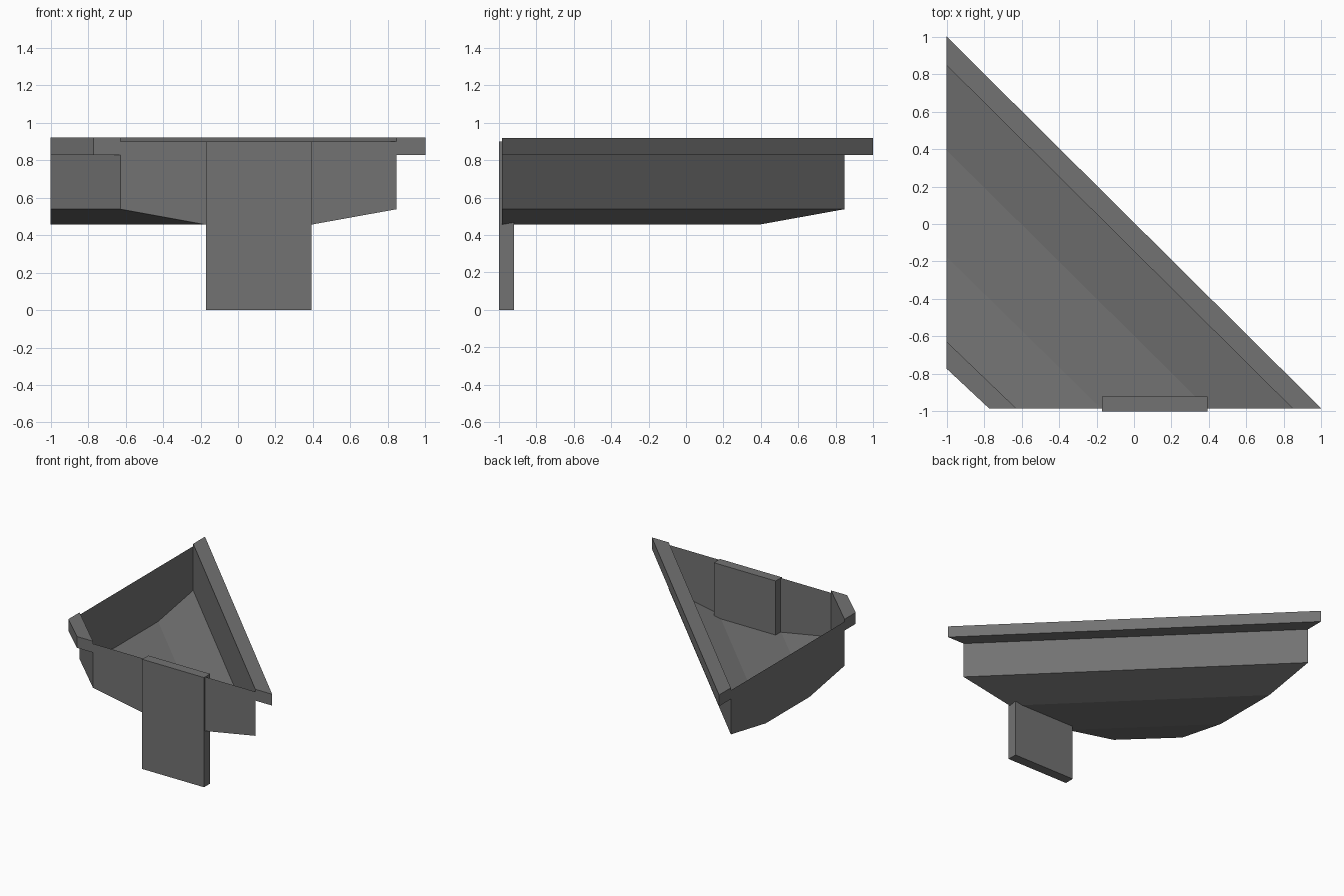
import bpy, bmesh

if "Cube" in bpy.data.objects:
    bpy.data.objects.remove(bpy.data.objects["Cube"])

grey = bpy.data.materials.new("dark grey metal")
grey.diffuse_color = (0.17, 0.17, 0.17, 1)
grey.use_nodes = True
grey.node_tree.nodes["Principled BSDF"].inputs["Base Color"].default_value = grey.diffuse_color

FRONT_Y, LEFT_X = -0.985, -1.0


def make(name, fill):
    bm = bmesh.new()
    fill(bm)
    bmesh.ops.remove_doubles(bm, verts=bm.verts, dist=1e-5)
    bmesh.ops.recalc_face_normals(bm, faces=bm.faces)
    me = bpy.data.meshes.new(name)
    bm.to_mesh(me)
    bm.free()
    me.materials.append(grey)
    ob = bpy.data.objects.new(name, me)
    bpy.context.collection.objects.link(ob)


def sweep(bm, profile, closed):
    """Sweep an (s, z) profile diagonally from the front plane to the left plane."""
    front = [bm.verts.new((s, FRONT_Y, z)) for s, z in profile]
    left = [bm.verts.new((LEFT_X, s, z)) for s, z in profile]
    n = len(profile)
    for i in range(n if closed else n - 1):
        j = (i + 1) % n
        bm.faces.new((front[i], front[j], left[j], left[i]))
    return front, left


RIM_LOW, RIM_TOP, WALL_TOP = 0.827, 0.92, 0.9

# Basin: folded trough with a flat wall closing each end, open on top
trough = [(-0.627, RIM_LOW), (-0.627, 0.538), (-0.175, 0.456),
          (0.393, 0.456), (0.847, 0.538), (0.847, RIM_LOW)]


def basin(bm):
    front, left = sweep(bm, trough, False)
    a, b = trough[0][0], trough[-1][0]
    f_top = [bm.verts.new((s, FRONT_Y, WALL_TOP)) for s in (b, a)]
    l_top = [bm.verts.new((LEFT_X, s, WALL_TOP)) for s in (b, a)]
    bm.faces.new(front + f_top)
    bm.faces.new(left + l_top)


make("basin", basin)


# Rims: solid bars along the two diagonal edges
def rim(s0, s1):
    def fill(bm):
        front, left = sweep(bm, [(s0, RIM_LOW), (s1, RIM_LOW),
                                 (s1, RIM_TOP), (s0, RIM_TOP)], True)
        bm.faces.new(front)
        bm.faces.new(left)
    return fill


make("long_rim", rim(0.847, 1.0))
make("short_rim", rim(-0.772, -0.627))


# Leg: upright plate through the front wall
def leg(bm):
    bmesh.ops.create_cube(bm, size=1)
    bmesh.ops.scale(bm, vec=(0.562, 0.08, 0.9), verts=bm.verts)
    bmesh.ops.translate(bm, vec=(0.111, -0.96, 0.45), verts=bm.verts)


make("support_leg", leg)
